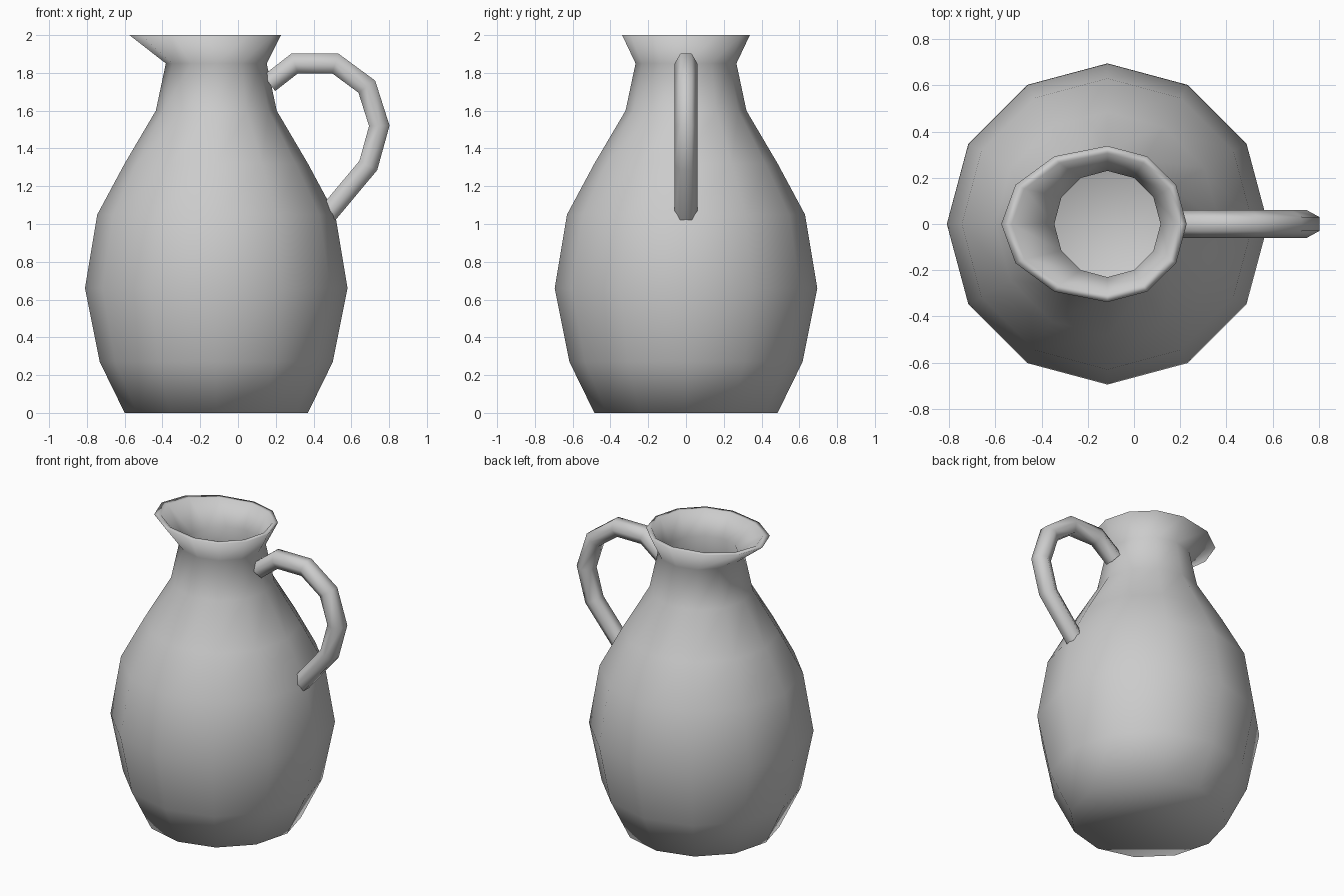
import bpy, bmesh, math
from mathutils import Vector

if "Cube" in bpy.data.objects:
    bpy.data.objects.remove(bpy.data.objects["Cube"])

CX = -0.115      # axis of the body
SIDES = 12


def make_object(name, bm):
    bmesh.ops.recalc_face_normals(bm, faces=bm.faces)
    for f in bm.faces:
        f.smooth = True
    mesh = bpy.data.meshes.new(name)
    bm.to_mesh(mesh)
    bm.free()
    obj = bpy.data.objects.new(name, mesh)
    bpy.context.collection.objects.link(obj)
    return obj


def skin(name, rings):
    """Bridge a list of point rings and cap both ends."""
    bm = bmesh.new()
    rows = [[bm.verts.new(p) for p in ring] for ring in rings]
    n = len(rows[0])
    for a, b in zip(rows, rows[1:]):
        for i in range(n):
            j = (i + 1) % n
            bm.faces.new((a[i], a[j], b[j], b[i]))
    bm.faces.new(rows[0])
    bm.faces.new(rows[-1])
    return make_object(name, bm)


def body_ring(r, z):
    """Twelve-sided ring; rim rings are drawn out to -x as a spout."""
    pts = []
    for i in range(SIDES):
        a = 2 * math.pi * i / SIDES
        x, y = r * math.cos(a), r * math.sin(a)
        if z > 1.95:
            x *= 1.36 if x < 0 else 1.015
        pts.append((CX + x, y, z))
    return pts


# Jug body: outer wall up to the rim, then inner wall down to the floor
outer = [(0.485, 0), (0.617, 0.27), (0.695, 0.66), (0.63, 1.05),
         (0.485, 1.32), (0.32, 1.60), (0.267, 1.85), (0.338, 2.0)]
inner = [(0.305, 2.0), (0.23, 1.85), (0.28, 1.59), (0.445, 1.30),
         (0.59, 1.03), (0.655, 0.66), (0.58, 0.28), (0.46, 0.04)]
skin("jug_body", [body_ring(r, z) for r, z in outer + inner])

# Handle: hexagonal tube swept along a path in the xz plane, mitred joints
path = [Vector((x, 0, z)) for x, z in
        [(0.165, 1.745), (0.30, 1.85), (0.515, 1.85), (0.682, 1.727),
         (0.748, 1.52), (0.69, 1.31), (0.476, 1.054)]]
rings = []
for i, p in enumerate(path):
    d0 = (p - path[max(i - 1, 0)]).normalized()
    d1 = (path[min(i + 1, len(path) - 1)] - p).normalized()
    t = (d0 + d1).normalized()
    side = Vector((-t.z, 0, t.x))
    mitre = 1 / max(t.dot(d0), t.dot(d1))
    rings.append([p + Vector((0, 0.06 * math.cos(a), 0)) + side * (0.06 * math.sin(a) * mitre)
                  for a in (k * math.pi / 3 for k in range(6))])
handle = skin("handle", rings)

# Crisp ends on the handle
bpy.context.view_layer.objects.active = handle
handle.select_set(True)
bpy.ops.object.shade_smooth_by_angle(angle=math.radians(65))
